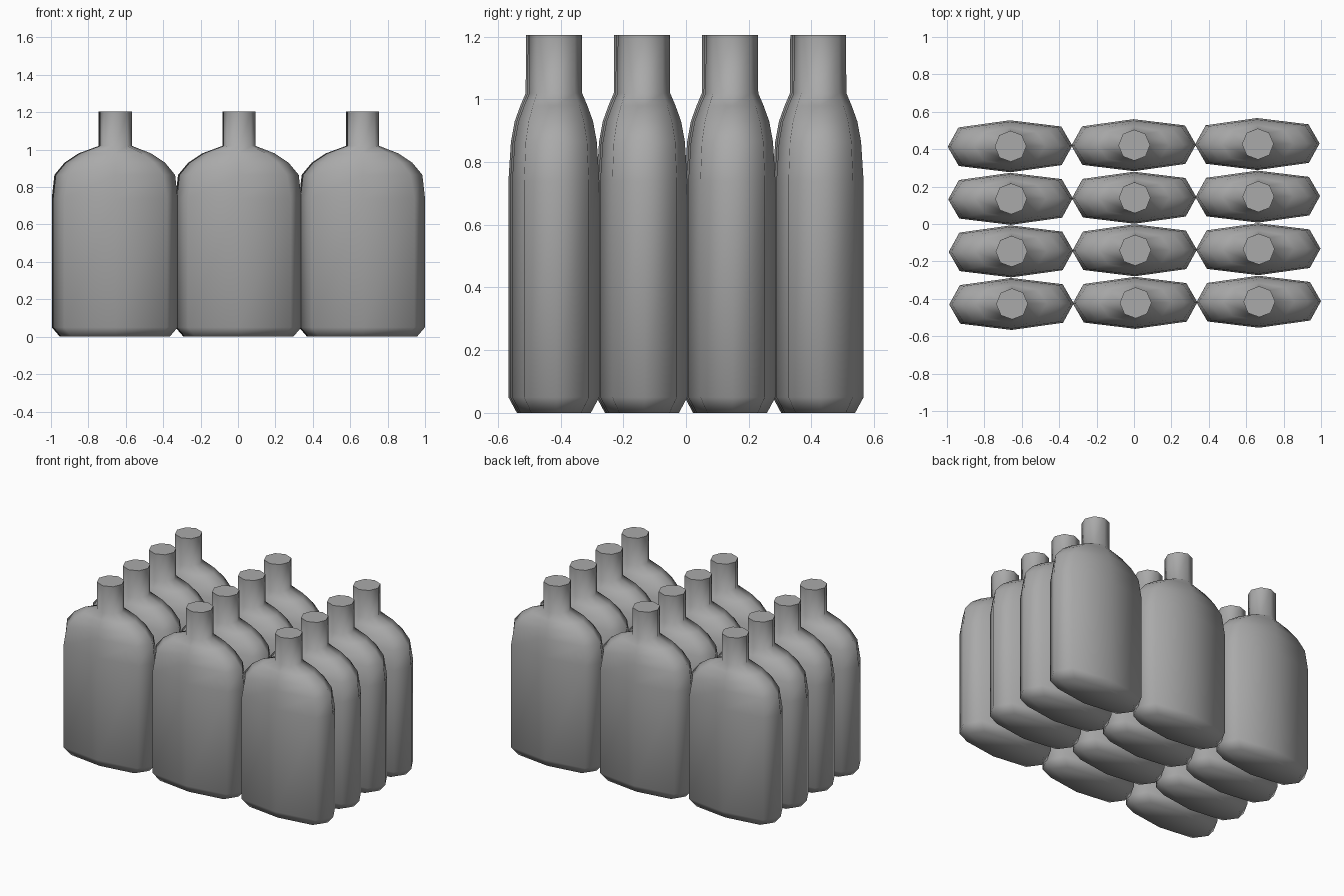
import bpy, bmesh, math

if "Cube" in bpy.data.objects:
    bpy.data.objects.remove(bpy.data.objects["Cube"])

# Bottle profile: height, half width, half depth, diagonal corner x and y
RINGS = [
    (0.00, 0.290, 0.112, 0.235, 0.080),
    (0.05, 0.333, 0.139, 0.275, 0.103),
    (0.74, 0.333, 0.139, 0.275, 0.103),
    (0.865, 0.319, 0.131, 0.255, 0.098),
    (0.93, 0.265, 0.119, 0.205, 0.088),
    (0.98, 0.190, 0.101, 0.142, 0.074),
    (1.02, 0.085, 0.084, 0.060, 0.060),
    (1.205, 0.085, 0.083, 0.060, 0.060),
]


def bottle_mesh():
    """Eight-sided flat flask with rounded shoulders and a round neck."""
    bm = bmesh.new()
    loops = []
    for z, w, d, cx, cy in RINGS:
        shift = 0.005 if z > 1 else 0.002
        pts = [(w, 0), (cx, cy), (0, d), (-cx, cy),
               (-w, 0), (-cx, -cy), (0, -d), (cx, -cy)]
        loops.append([bm.verts.new((x + shift, y, z)) for x, y in pts])
    for a, b in zip(loops, loops[1:]):
        for i in range(8):
            j = (i + 1) % 8
            bm.faces.new((a[i], a[j], b[j], b[i]))
    bm.faces.new(loops[0][::-1])
    bm.faces.new(loops[-1])
    bm.normal_update()
    # Smooth body, sharp neck rim and neck base
    for f in bm.faces:
        f.smooth = True
    for e in bm.edges:
        if e.calc_face_angle() > math.radians(67):
            e.smooth = False
    mesh = bpy.data.meshes.new("bottle")
    bm.to_mesh(mesh)
    bm.free()
    return mesh


# Dark grey glass
glass = bpy.data.materials.new("dark_grey")
glass.diffuse_color = (0.4, 0.4, 0.4, 1)
glass.use_nodes = True
glass.node_tree.nodes["Principled BSDF"].inputs["Base Color"].default_value = glass.diffuse_color
mesh = bottle_mesh()
mesh.materials.append(glass)

# Three by four pack of bottles, the whole pack turned very slightly
turn = 0.009
c, s = math.cos(turn), math.sin(turn)
for row in range(4):
    for col in range(3):
        x, y = (col - 1) * 0.661, (row - 1.5) * 0.281
        ob = bpy.data.objects.new(f"bottle_{row + 1}_{col + 1}", mesh)
        ob.location = (x * c - y * s, x * s + y * c, 0)
        ob.rotation_euler.z = turn
        bpy.context.collection.objects.link(ob)
